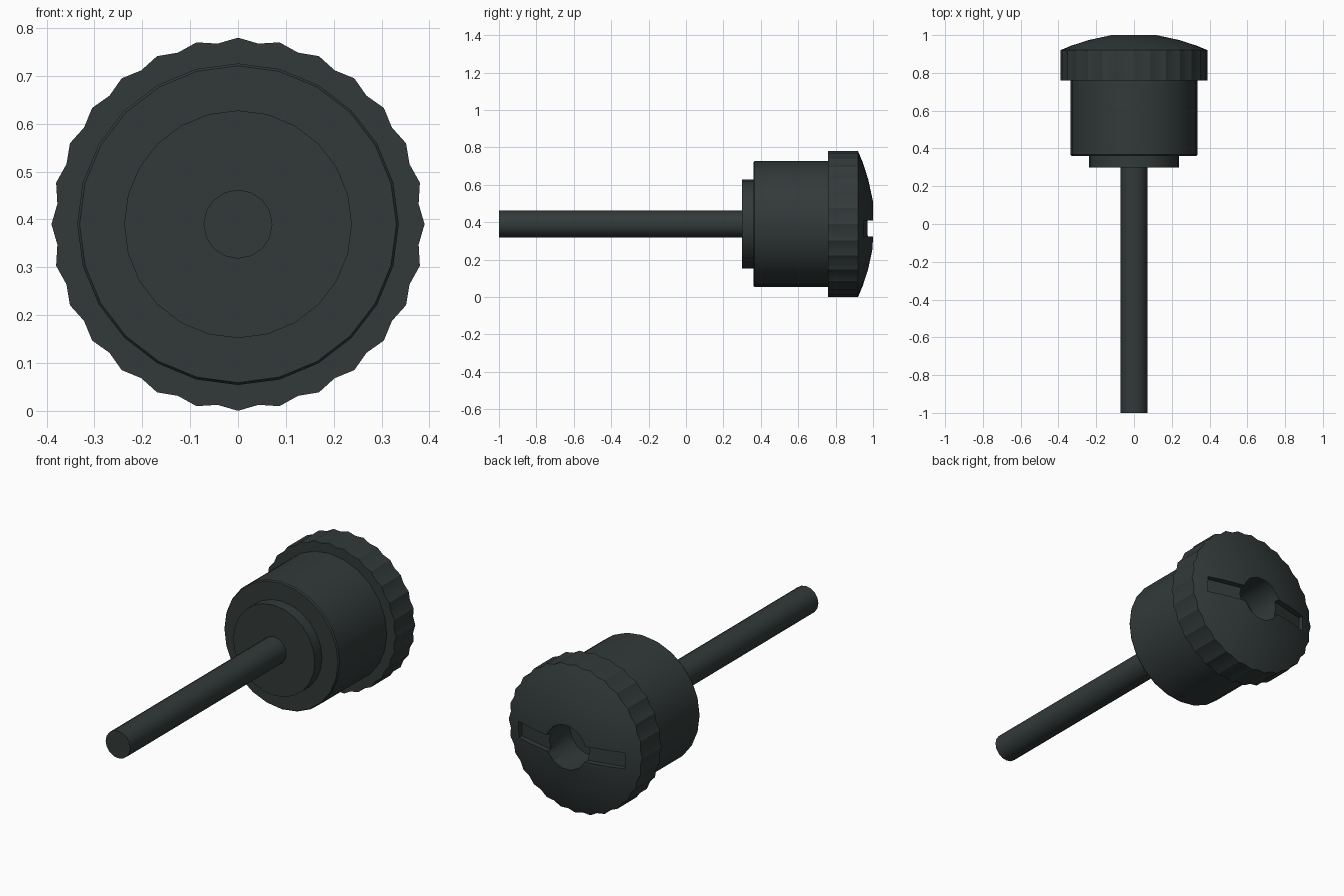
import bpy, bmesh, math

if "Cube" in bpy.data.objects:
    bpy.data.objects.remove(bpy.data.objects["Cube"])

CZ = 0.39  # height of the screw axis

mat = bpy.data.materials.new("dark slate")
mat.diffuse_color = (0.032, 0.042, 0.041, 1)
mat.use_nodes = True
mat.node_tree.nodes["Principled BSDF"].inputs["Base Color"].default_value = mat.diffuse_color


def finish(name, bm):
    bmesh.ops.recalc_face_normals(bm, faces=bm.faces)
    me = bpy.data.meshes.new(name)
    bm.to_mesh(me)
    bm.free()
    ob = bpy.data.objects.new(name, me)
    bpy.context.collection.objects.link(ob)
    me.materials.append(mat)
    return ob


def lathe(name, profile, sides, cx=0, cz=CZ):
    """Closed solid round the y axis; profile = (radius, y, scallop depth)."""
    bm = bmesh.new()
    rings = []
    for r, y, s in profile:
        ring = []
        for i in range(sides):
            a = 2 * math.pi * i / sides
            rr = r - s * (i % 2)
            ring.append(bm.verts.new((cx + rr * math.cos(a), y, cz + rr * math.sin(a))))
        rings.append(ring)
    for a, b in zip(rings, rings[1:]):
        for i in range(sides):
            j = (i + 1) % sides
            bm.faces.new((a[i], a[j], b[j], b[i]))
    bm.faces.new(rings[0])
    bm.faces.new(rings[-1])
    return finish(name, bm)


def smooth(ob, angle=30):
    bpy.ops.object.select_all(action='DESELECT')
    ob.select_set(True)
    bpy.context.view_layer.objects.active = ob
    bpy.ops.object.shade_smooth_by_angle(angle=math.radians(angle))


# Shaft, collar and body
shaft = lathe("shaft", [(0.072, -1, 0), (0.072, 0.31, 0)], 16)
collar = lathe("collar", [(0.238, 0.30, 0), (0.238, 0.37, 0)], 24)
body = lathe("body", [(0.331, 0.36, 0), (0.336, 0.367, 0), (0.336, 0.77, 0)], 24)

# Domed head with scalloped rim
head = lathe("head", [(0.39, 0.76, 0.01), (0.39, 0.92, 0.01), (0.33, 0.945, 0),
                      (0.24, 0.974, 0), (0.12, 1.0, 0)], 56)

# Cutters: centre hole and a wedge-floored slot on each side
cutters = [lathe("hole_cutter", [(0.118, 0.80, 0), (0.118, 1.1, 0)], 14, 0, 0.375)]
for side in (-1, 1):
    bm = bmesh.new()
    outline = [(0.05, 0.985), (0.31, 0.925), (0.31, 1.1), (0.05, 1.1)]
    f = bm.faces.new([bm.verts.new((side * x, y, 0.325)) for x, y in outline])
    ext = bmesh.ops.extrude_face_region(bm, geom=[f])
    bmesh.ops.translate(bm, vec=(0, 0, 0.085),
                        verts=[v for v in ext["geom"] if isinstance(v, bmesh.types.BMVert)])
    cutters.append(finish("slot_cutter", bm))

bpy.context.view_layer.objects.active = head
for c in cutters:
    m = head.modifiers.new("cut", 'BOOLEAN')
    m.operation, m.solver, m.object = 'DIFFERENCE', 'EXACT', c
    bpy.ops.object.modifier_apply(modifier=m.name)
    bpy.data.objects.remove(c)

for ob in (shaft, collar, body, head):
    smooth(ob)
